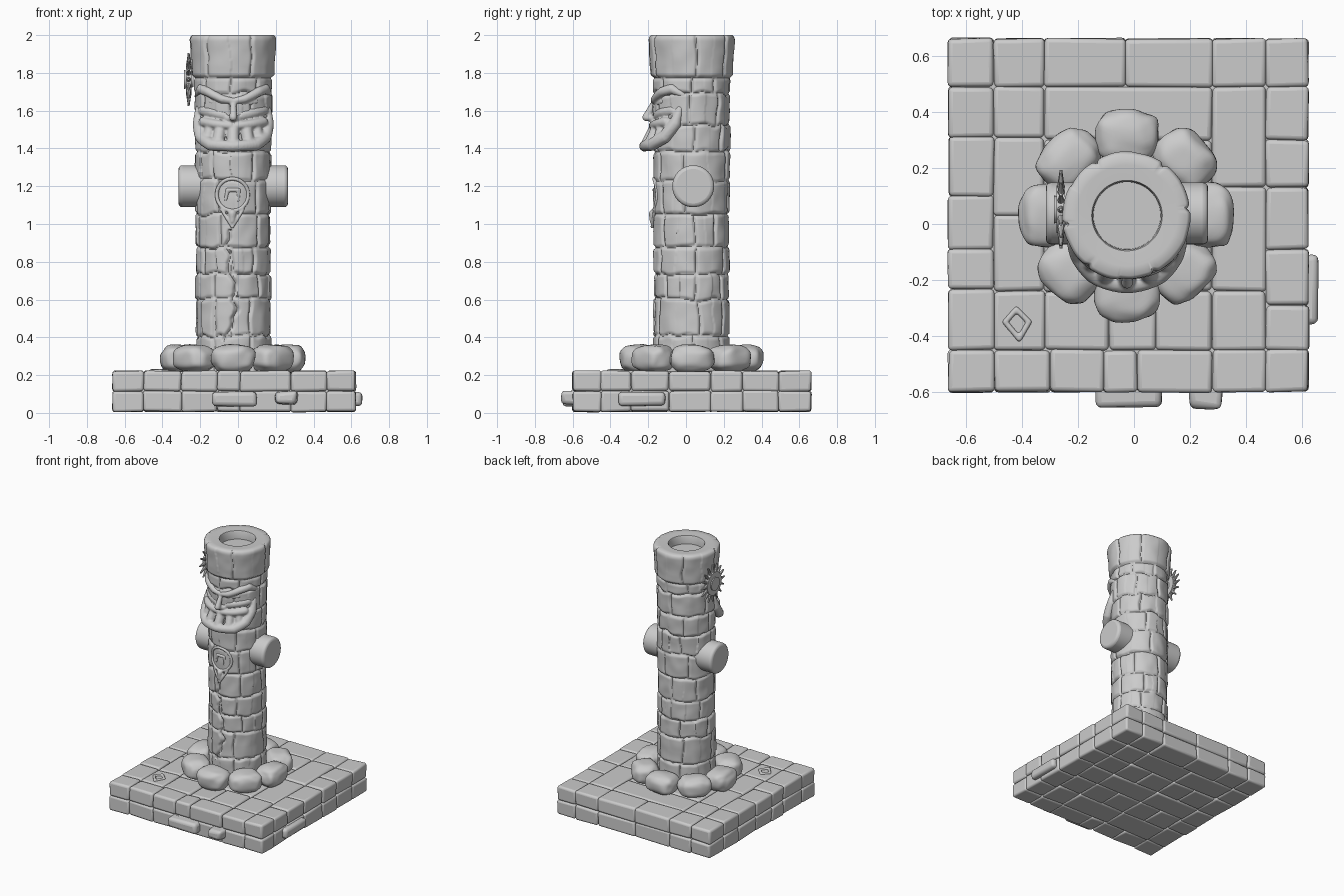
import bpy, bmesh, math, random
from mathutils import Vector, Matrix, noise

random.seed(7)
if "Cube" in bpy.data.objects:
    bpy.data.objects.remove(bpy.data.objects["Cube"])

stone = bpy.data.materials.new("grey stone")
stone.use_nodes = True
stone.diffuse_color = (0.6, 0.6, 0.6, 1)
stone.node_tree.nodes["Principled BSDF"].inputs["Base Color"].default_value = (0.6, 0.6, 0.6, 1)

CX, CY, R = -0.025, 0.03, 0.197      # pillar axis and radius


def finish(bm, name, angle=40):
    bmesh.ops.recalc_face_normals(bm, faces=bm.faces)
    mesh = bpy.data.meshes.new(name)
    bm.to_mesh(mesh)
    bm.free()
    obj = bpy.data.objects.new(name, mesh)
    bpy.context.collection.objects.link(obj)
    mesh.materials.append(stone)
    bpy.ops.object.select_all(action='DESELECT')
    obj.select_set(True)
    bpy.context.view_layer.objects.active = obj
    bpy.ops.object.shade_smooth_by_angle(angle=math.radians(angle))
    return obj


def bevel(obj, width, segments=3):
    mod = obj.modifiers.new("soft edges", 'BEVEL')
    mod.width, mod.segments = width, segments


def block(bm, x0, x1, y0, y1, z0, z1, jitter=0.004):
    size = Vector((x1 - x0, y1 - y0, z1 - z0))
    mid = Vector((x0 + x1, y0 + y1, z0 + z1)) / 2
    new = bmesh.ops.create_cube(bm, size=1, matrix=Matrix.LocRotScale(mid, None, size))
    for v in new["verts"]:
        v.co += Vector([random.uniform(-jitter, jitter) for _ in range(3)])


def on_pillar(u, z, out):
    """Point at arc distance u from the front centre line."""
    a = u / R
    return Vector((CX + (R + out) * math.sin(a), CY - (R + out) * math.cos(a), z))


def lerp(table, t):
    for (a, va), (b, vb) in zip(table, table[1:]):
        if t <= b:
            return va + (vb - va) * max(0, t - a) / (b - a)
    return table[-1][1]


# Plinth: two layers of border blocks around paving slabs
X0, X1, Y0, Y1 = -0.663, 0.623, -0.6, 0.663
XI = (-0.5, 0.47)
YI = (-0.45, 0.49)


def spans(seams):
    return list(zip(seams, seams[1:]))


def border(bm, z0, z1):
    for a, b in spans([X0, -0.5, -0.32, -0.03, 0.28, 0.47, X1]):
        block(bm, a, b, YI[1], Y1, z0, z1)
    for a, b in spans([X0, -0.5, -0.3, -0.11, 0.01, 0.28, 0.47, X1]):
        block(bm, a, b, Y0, YI[0], z0, z1)
    for a, b in spans([YI[0], -0.23, -0.09, 0.1, 0.31, YI[1]]):
        block(bm, X0, XI[0], a, b, z0, z1)
    for a, b in spans([YI[0], -0.29, -0.09, 0.13, 0.3, YI[1]]):
        block(bm, XI[1], X1, a, b, z0, z1)


bm = bmesh.new()
border(bm, 0.115, 0.222)
for a, b in spans([-0.5, -0.32, -0.09, 0.08, 0.28, 0.47]):
    block(bm, a, b, YI[0], -0.24, 0.115, 0.222)
for a, b in spans([-0.24, 0.03, 0.31, YI[1]]):
    block(bm, XI[0], -0.32, a, b, 0.115, 0.222)
for a, b in spans([-0.24, 0.13, YI[1]]):
    block(bm, 0.28, XI[1], a, b, 0.115, 0.222)
block(bm, -0.32, 0.28, 0.3, YI[1], 0.115, 0.222)
block(bm, -0.32, 0.28, -0.24, 0.3, 0.115, 0.222)
bevel(finish(bm, "plinth_upper_blocks"), 0.016)

bm = bmesh.new()
border(bm, 0.007, 0.115)
for row, (a, b) in enumerate(spans([YI[0], -0.26, -0.07, 0.11, 0.3, YI[1]])):
    cuts = [XI[0], -0.31, -0.12, 0.08, 0.28, XI[1]]
    for c, d in spans(cuts if row % 2 else cuts[::2] + [XI[1]]):
        block(bm, c, d, a, b, 0.007, 0.115)
bevel(finish(bm, "plinth_lower_blocks"), 0.014)

bm = bmesh.new()
block(bm, X0 + .02, X1 - .02, Y0 + .02, Y1 - .02, 0.025, 0.205, 0)
finish(bm, "plinth_core")

# Stones sticking out of the plinth sides
bm = bmesh.new()
block(bm, -0.135, 0.1, -0.655, -0.55, 0.035, 0.113)
block(bm, 0.2, 0.315, -0.658, -0.55, 0.045, 0.113, 0.012)
block(bm, 0.55, 0.66, -0.36, -0.11, 0.038, 0.113)
bevel(finish(bm, "projecting_stones"), 0.022)

# Ring of boulders around the pillar foot
bm = bmesh.new()
for i in range(8):
    a = i * math.tau / 8
    place = Matrix.Translation((CX + 0.292 * math.cos(a), CY + 0.285 * math.sin(a), 0.288))
    place = place @ Matrix.Rotation(a, 4, 'Z')
    ball = bmesh.ops.create_icosphere(bm, subdivisions=4, radius=1)["verts"]
    for v in ball:
        n = v.co.copy()
        p = Vector([math.copysign(abs(c) ** 0.75, c) for c in n])
        p *= 1 + 0.09 * noise.noise(n * 1.7 + Vector((i * 5, 0, 0)))
        v.co = place @ Vector((p.x * 0.093, p.y * 0.115, p.z * 0.074))
finish(bm, "foot_boulders", 60)

# Pillar: lathed shaft with carved masonry joints and a jagged front crack
profile = [(0.2, 0.203), (0.5, 0.2), (1.0, 0.199), (1.4, 0.201), (1.765, 0.206),
           (1.785, 0.219), (1.975, 0.231), (1.99, 0.228), (2.0, 0.218)]
courses = [0.2]
while courses[-1] < 1.55:
    courses.append(courses[-1] + random.uniform(0.13, 0.22))
courses += [1.775, 2.1]
joints = []
for _ in courses:
    n = random.randint(6, 8)
    joints.append([(k + random.uniform(-.25, .25)) * math.tau / n for k in range(n)])
swell = [[random.uniform(-0.005, 0.004) for _ in row] for row in joints]


def groove(d, width=0.008):
    return math.exp(-(d / width) ** 2)


def shaft_radius(a, z):
    p = Vector((math.cos(a), math.sin(a), z * 4))
    wob = 0.018 * noise.noise(p * 2.5)
    zz = z if z > 1.74 else z + wob
    row = max(i for i, c in enumerate(courses) if c <= max(zz, 0.2))
    near = min(abs(zz - c) for c in courses)
    gaps = [abs((a + wob * 4 - j + math.pi) % math.tau - math.pi) for j in joints[row]]
    cut = max(groove(near), groove(min(gaps) * R)) * (0.009 + 0.012 * abs(noise.noise(p * 1.3)))
    front = (a + math.pi / 2 + math.pi) % math.tau - math.pi
    if 0.38 < z < 0.97 and abs(front) < 1:
        path = 0.022 * math.sin(z * 13) + 0.05 * noise.noise(Vector((0, 3, z * 14)))
        cut = max(cut, 0.016 * groove(front * R - path + 0.01, 0.01))
    return lerp(profile, z) + swell[row][gaps.index(min(gaps))] + 0.004 * noise.noise(p * 3) - cut


bm = bmesh.new()
SEG, ROWS = 220, 230
rings = []
for r in range(ROWS + 1):
    z = 0.2 + 1.8 * r / ROWS
    ring = []
    for s in range(SEG):
        a = s * math.tau / SEG
        rad = shaft_radius(a, z)
        ring.append(bm.verts.new((CX + rad * math.cos(a), CY + rad * math.sin(a), z)))
    rings.append(ring)
for rad, z in ((0.18, 2.0), (0.126, 1.997), (0.122, 1.99), (0.12, 1.935)):   # rim and socket
    rings.append([bm.verts.new((CX + rad * math.cos(s * math.tau / SEG),
                                CY + rad * math.sin(s * math.tau / SEG), z)) for s in range(SEG)])
for low, high in zip(rings, rings[1:]):
    for s in range(SEG):
        t = (s + 1) % SEG
        bm.faces.new((low[s], low[t], high[t], high[s]))
bm.faces.new(rings[-1])
finish(bm, "pillar_shaft", 50)

# Side pegs
bm = bmesh.new()
bmesh.ops.create_cone(bm, cap_ends=True, segments=40, radius1=0.111, radius2=0.111, depth=0.58,
                      matrix=Matrix.Translation((CX, 0.038, 1.2)) @ Matrix.Rotation(math.pi / 2, 4, 'Y'))
bevel(finish(bm, "side_pegs"), 0.02)


def strand(bm, path):
    """String of overlapping balls along (u, z, out, radius) points."""
    for p, q in zip(path, path[1:]):
        for k in range(9):
            u, z, out, r = [m + (n - m) * k / 8 for m, n in zip(p, q)]
            bmesh.ops.create_icosphere(bm, subdivisions=2, radius=r,
                                       matrix=Matrix.Translation(on_pillar(u, z, out)))


def fuse(obj, voxel):
    mod = obj.modifiers.new("fuse", 'REMESH')
    mod.mode, mod.voxel_size, mod.use_smooth_shade = 'VOXEL', voxel, True
    obj.modifiers.new("soften", 'SMOOTH').iterations = 3


# Carved bearded face, each strand mirrored across the centre line
strands = [
    [(0, 1.65, 0, .018), (.06, 1.662, .006, .022), (.14, 1.7, .008, .026), (.2, 1.715, 0, .028), (.27, 1.68, 0, .012)],
    [(.04, 1.628, -.004, .01), (.13, 1.648, -.004, .014)],
    [(.05, 1.575, -.014, .028), (.13, 1.59, -.012, .03), (.2, 1.6, -.01, .028)],
    [(0, 1.645, 0, .016), (0, 1.565, .043, .022)],
    [(0, 1.56, .02, .02), (.026, 1.556, .006, .018)],
    [(.015, 1.52, .012, .02), (.1, 1.53, .012, .025), (.17, 1.54, .01, .028)],
    [(.245, 1.61, -.005, .02), (.22, 1.53, .006, .034), (.17, 1.46, .025, .035), (.1, 1.42, .044, .034), (0, 1.412, .052, .03)],
    [(0, 1.5, 0, .033), (0, 1.43, .036, .033)],
    [(.07, 1.5, 0, .033), (.07, 1.44, .03, .033)],
    [(.13, 1.51, 0, .03), (.13, 1.46, .02, .03)],
]
bm = bmesh.new()
for path in strands:
    for side in (-1, 1):
        strand(bm, [(u * side, z, out, r) for u, z, out, r in path])
fuse(finish(bm, "carved_face"), 0.006)

# Medallion ring with a plain boss and a pointed pendant
bm = bmesh.new()
turn = [k * math.tau / 24 for k in range(25)]
strand(bm, [(-.005 + .085 * math.cos(t), 1.155 + .085 * math.sin(t), .002, .011) for t in turn])
strand(bm, [(-.04, 1.13, 0, .01), (-.03, 1.18, 0, .012), (.03, 1.18, 0, .012), (.025, 1.12, 0, .01)])
strand(bm, [(-.06, 1.075, .004, .01), (-.005, .985, .012, .01), (.05, 1.075, .004, .01)])
strand(bm, [(-.005, 1.055, .006, .024), (-.005, 1.015, .012, .014)])
fuse(finish(bm, "medallion"), 0.005)

# Spiked sun disc on the side
bm = bmesh.new()
hub = Matrix.Translation((-0.261, 0.052, 1.765)) @ Matrix.Rotation(math.pi / 2, 4, 'Y')
bmesh.ops.create_cone(bm, cap_ends=True, segments=32, radius1=0.085, radius2=0.085, depth=0.03, matrix=hub)
bmesh.ops.create_cone(bm, cap_ends=True, segments=24, radius1=0.05, radius2=0.04, depth=0.05, matrix=hub)
for k in range(16):
    spin = hub @ Matrix.Rotation(k * math.tau / 16, 4, 'Z')
    ray = spin @ Matrix.Translation((0.107, 0, 0)) @ Matrix.Rotation(math.pi / 2, 4, 'Y')
    bmesh.ops.create_cone(bm, cap_ends=True, segments=8, radius1=0.014, radius2=0.005, depth=0.066, matrix=ray)
finish(bm, "sun_disc")

# Small diamond relief on one paving slab
bm = bmesh.new()
loop = [(-0.46, -0.35), (-0.42, -0.305), (-0.375, -0.35), (-0.41, -0.41), (-0.46, -0.35)]
for (xa, ya), (xb, yb) in zip(loop, loop[1:]):
    for k in range(8):
        t = k / 8
        bmesh.ops.create_icosphere(bm, subdivisions=2, radius=0.011, matrix=Matrix.Translation(
            (xa + (xb - xa) * t, ya + (yb - ya) * t, 0.222)))
fuse(finish(bm, "slab_relief"), 0.005)
